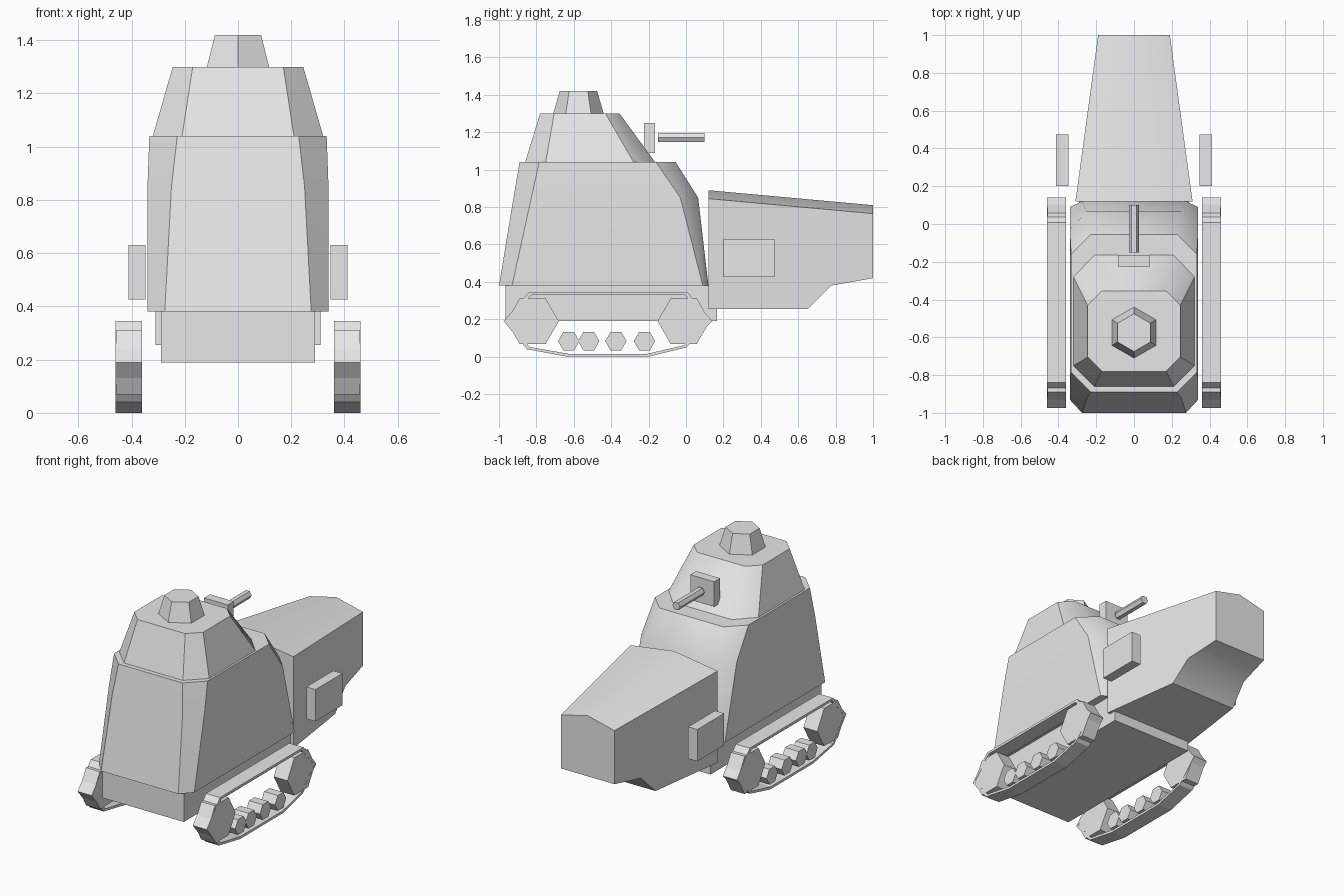
import bpy
import bmesh
import math

cube = bpy.data.objects.get("Cube")
if cube:
    bpy.data.objects.remove(cube, do_unlink=True)

grey = bpy.data.materials.new("plain_grey")
grey.use_nodes = True
grey.diffuse_color = (0.8, 0.8, 0.8, 1)
grey.node_tree.nodes["Principled BSDF"].inputs["Base Color"].default_value = (0.8, 0.8, 0.8, 1)


def finish(name, bm, smooth=None):
    bmesh.ops.recalc_face_normals(bm, faces=bm.faces[:])
    mesh = bpy.data.meshes.new(name)
    bm.to_mesh(mesh)
    bm.free()
    mesh.materials.append(grey)
    obj = bpy.data.objects.new(name, mesh)
    bpy.context.collection.objects.link(obj)
    if smooth:
        bpy.ops.object.select_all(action="DESELECT")
        obj.select_set(True)
        bpy.context.view_layer.objects.active = obj
        bpy.ops.object.shade_smooth_by_angle(angle=math.radians(smooth))
    return obj


def bridge(bm, a, b):
    for i in range(len(a)):
        j = (i + 1) % len(a)
        bm.faces.new((a[i], a[j], b[j], b[i]))


def loft(name, rings, smooth=None):
    """Closed solid through rings of equal point count."""
    bm = bmesh.new()
    loops = [[bm.verts.new(p) for p in ring] for ring in rings]
    for a, b in zip(loops, loops[1:]):
        bridge(bm, a, b)
    bm.faces.new(loops[0])
    bm.faces.new(loops[-1])
    return finish(name, bm, smooth)


def box(name, x, y, z):
    rings = [[(x[0], y[0], h), (x[1], y[0], h), (x[1], y[1], h), (x[0], y[1], h)] for h in z]
    return loft(name, rings)


def octagon(z, side, end, front, front_cut, rear_cut, rear):
    """Chamfered rectangle, symmetric in x."""
    half = [(end, front), (side, front_cut), (side, rear_cut), (end, rear)]
    return [(x, y, z) for x, y in half] + [(-x, y, z) for x, y in reversed(half)]


def hexagon(radius, turn=0):
    return [(radius * math.cos(math.radians(turn + 60 * i)),
             radius * math.sin(math.radians(turn + 60 * i))) for i in range(6)]


# Lower hull, upper hull and turret
box("lower_hull", (-0.29, 0.29), (-0.965, 0.165), (0.19, 0.38))
loft("upper_hull", [
    octagon(0.38, 0.34, 0.275, -1.0, -0.93, 0.09, 0.12),
    octagon(0.85, 0.34, 0.25, -0.922, -0.827, -0.03, 0.065),
    octagon(1.04, 0.333, 0.228, -0.89, -0.785, -0.16, -0.055)], 41)
loft("turret", [
    octagon(1.04, 0.32, 0.21, -0.86, -0.75, -0.28, -0.165),
    octagon(1.30, 0.245, 0.17, -0.78, -0.705, -0.43, -0.355)], 41)

# Cupola
loft("cupola", [[(x, y - 0.575, z) for x, y in hexagon(r, 30)]
                for r, z in ((0.135, 1.30), (0.10, 1.42))])

# Gun
box("gun_mount", (-0.085, 0.085), (-0.225, -0.165), (1.09, 1.25))
loft("gun_barrel", [[(x, y, z + 1.172) for x, z in hexagon(0.027)] for y in (-0.15, 0.10)])


# Tapered rear housing with a ridged roof and a stepped underside
def housing_section(y, bottom):
    t = (y - 0.12) / 0.88
    w, eave = 0.31 - 0.12 * t, 0.845 - 0.08 * t
    return [(-w, y, bottom), (w, y, bottom), (w, y, eave), (0, y, eave + 0.045), (-w, y, eave)]


loft("rear_housing", [housing_section(y, b) for y, b in
                      ((0.12, 0.255), (0.65, 0.255), (0.775, 0.38), (1.0, 0.42))], 41)

# Running gear, both sides
track_path = [(-0.975, 0.19), (-0.84, 0.345), (0.008, 0.345), (0.14, 0.19),
              (0.003, 0.05), (-0.2, 0.0), (-0.635, 0.0), (-0.85, 0.04)]
inner_path = [(-0.417 + (y + 0.417) * 0.967, 0.172 + (z - 0.172) * 0.91) for y, z in track_path]


def track(name, x0, x1):
    bm = bmesh.new()
    loops = [[bm.verts.new((x, y, z)) for y, z in path]
             for x, path in ((x0, track_path), (x1, track_path), (x1, inner_path), (x0, inner_path))]
    for i in range(4):
        bridge(bm, loops[i], loops[(i + 1) % 4])
    finish(name, bm)


def wheel(name, side, y, z, radius):
    loft(name, [[(side * x, y + a, z + b) for a, b in hexagon(radius)] for x in (0.361, 0.459)])


for side, label in ((1, "left"), (-1, "right")):
    track(label + "_track", side * 0.36, side * 0.46)
    for y, end in ((-0.82, "front"), (-0.012, "rear")):
        wheel(f"{label}_{end}_sprocket", side, y, 0.19, 0.14)
    for i, y in enumerate((-0.627, -0.52, -0.375, -0.222)):
        wheel(f"{label}_road_wheel_{i + 1}", side, y, 0.083, 0.057)
    box(label + "_side_box", sorted((side * 0.347, side * 0.412)), (0.2, 0.473), (0.425, 0.63))
